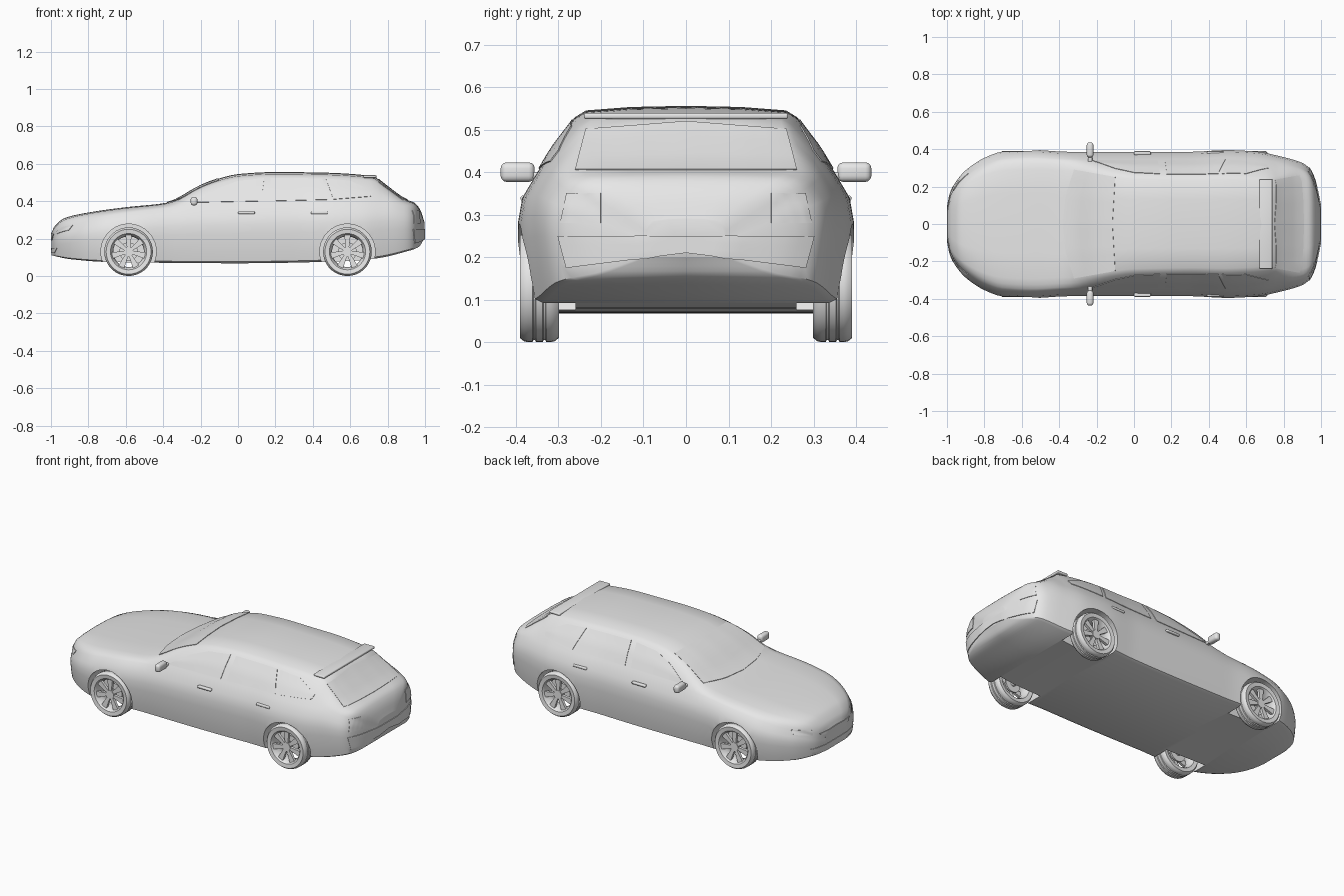
import bpy, bmesh, math
from mathutils import Vector, Matrix
from mathutils.bvhtree import BVHTree

default_cube = bpy.data.objects.get("Cube")
if default_cube:
    bpy.data.objects.remove(default_cube)

GREY = bpy.data.materials.new("plain grey")
GREY.use_nodes = True
GREY.diffuse_color = (.8, .8, .8, 1)
GREY.node_tree.nodes["Principled BSDF"].inputs["Base Color"].default_value = (.8, .8, .8, 1)


def finish(bm, name):
    """Turn a bmesh into a named grey object."""
    bmesh.ops.recalc_face_normals(bm, faces=bm.faces)
    mesh = bpy.data.meshes.new(name)
    bm.to_mesh(mesh)
    bm.free()
    mesh.materials.append(GREY)
    obj = bpy.data.objects.new(name, mesh)
    bpy.context.collection.objects.link(obj)
    return obj


def curve(*points):
    """Monotone smooth curve through (x, value) points."""
    xs, vs = zip(*points)
    slope = [(vs[i + 1] - vs[i]) / (xs[i + 1] - xs[i]) for i in range(len(xs) - 1)]
    tangent = [slope[0]]
    for a, b in zip(slope, slope[1:]):
        tangent.append(2 * a * b / (a + b) if a * b > 0 else 0)
    tangent.append(slope[-1])

    def value(x):
        i = max(k for k in range(len(slope)) if k == 0 or xs[k] <= x)
        h = xs[i + 1] - xs[i]
        t = (x - xs[i]) / h
        blend = t * t * (3 - 2 * t)
        return (vs[i] * (1 - blend) + vs[i + 1] * blend
                + h * t * (1 - t) * ((1 - t) * tangent[i] - t * tangent[i + 1]))
    return value


# Body lines along the length: plan width, roofline, sill, beltline, roof width ratio
width = curve((-1, .1), (-.985, .17), (-.95, .235), (-.9, .29), (-.8, .355), (-.7, .388),
              (-.55, .396), (-.35, .386), (.3, .386), (.5, .395), (.65, .388),
              (.8, .358), (.9, .328), (.94, .3), (.97, .235), (1, .1))
roofline = curve((-1, .235), (-.985, .265), (-.93, .31), (-.8, .34), (-.6, .368), (-.42, .386),
                 (-.37, .395), (-.2, .485), (-.1, .522), (0, .545), (.2, .556), (.45, .553),
                 (.72, .535), (.8, .48), (.9, .41), (.95, .39), (.98, .35), (1, .29))
sill = curve((-1, .11), (-.9, .09), (-.7, .075), (0, .068), (.6, .08), (.75, .095),
             (.9, .13), (.97, .155), (1, .2))
belt = curve((-1, .19), (-.97, .225), (-.9, .265), (-.7, .32), (-.4, .36), (-.2, .375),
             (.4, .39), (.8, .39), (.9, .37), (.96, .34), (1, .25))
roof_ratio = curve((-1, .82), (-.35, .82), (-.1, .72), (0, .69), (.4, .67), (.72, .66),
                   (.85, .8), (1, .85))


def section(x):
    """Half outline of the body, from floor centre to roof centre."""
    w, top, low, mid = width(x), roofline(x), sill(x), belt(x)
    edge = w * roof_ratio(x)
    drop = min(.4 * (top - mid), .027)
    side = mid - low
    pillar_y, pillar_z = (.9 * w + edge) / 2 + .006, (mid + top - drop) / 2
    return [(0, low), (.9 * w, low), (.95 * w, low + .03 * side), (.975 * w, low + .2 * side),
            (w, low + .5 * side), (w, low + .66 * side), (.975 * w, low + .84 * side),
            (.9 * w, mid), (pillar_y, pillar_z), (edge, top - drop),
            (edge * .9, top - drop * .4), (edge * .5, top - drop * .1), (0, top)]


def build_body():
    bm = bmesh.new()
    rings, count = [], 80
    for i in range(count + 1):
        x = -math.cos(math.pi * i / count)
        half = section(x)
        outline = half + [(-y, z) for y, z in reversed(half[1:-1])]
        rings.append([bm.verts.new((x * .996, y, z)) for y, z in outline])
    for a, b in zip(rings, rings[1:]):
        for k in range(len(a)):
            n = (k + 1) % len(a)
            bm.faces.new((a[k], a[n], b[n], b[k]))
    bm.faces.new(rings[0])
    bm.faces.new(rings[-1])
    bmesh.ops.recalc_face_normals(bm, faces=bm.faces)
    return finish(bm.copy(), "body_shell"), BVHTree.FromBMesh(bm)


body, surface = build_body()

AXLES = {"front": -.585, "rear": .585}
SIDES = {"left": 1, "right": -1}
WHEEL_Z = .13

# Wheel wells cut from the body
bm = bmesh.new()
for axle_x in AXLES.values():
    for s in SIDES.values():
        place = Matrix.Translation((axle_x, s * .37, WHEEL_Z)) @ Matrix.Rotation(math.pi / 2, 4, 'X')
        bmesh.ops.create_cone(bm, cap_ends=True, segments=40, radius1=.148, radius2=.148,
                              depth=.22, matrix=place)
cutter = finish(bm, "well_cutter")
cutter.hide_render = True
cut = body.modifiers.new("wells", 'BOOLEAN')
cut.operation, cut.object, cut.solver = 'DIFFERENCE', cutter, 'EXACT'
bpy.context.view_layer.update()
shell = bpy.data.meshes.new_from_object(body.evaluated_get(bpy.context.evaluated_depsgraph_get()))
body.modifiers.clear()
body.data = shell
bpy.data.objects.remove(cutter)


def along(points, t):
    f = t * (len(points) - 1)
    i = min(int(f), len(points) - 2)
    return Vector(points[i]).lerp(Vector(points[i + 1]), f - i)


def panel(name, lower, upper, axis, s=1, thick=.006, cols=18, rows=6):
    """Thin plate between two polylines, laid on the body along an axis."""
    bm = bmesh.new()
    grid = []
    for r in range(rows + 1):
        row = []
        for c in range(cols + 1):
            a, b = along(lower, c / cols).lerp(along(upper, c / cols), r / rows)
            start = Vector({'x': (2 * s, a, b), 'y': (a, 2 * s, b), 'z': (a, b, 2 * s)}[axis])
            aim = Vector([-s if axis == n else 0 for n in 'xyz'])
            hit, normal = surface.ray_cast(start, aim)[:2]
            if hit is None:
                hit, normal = surface.find_nearest(Vector([0 if axis == n else v
                                                           for n, v in zip('xyz', start)]))[:2]
            row.append((hit, normal))
        grid.append(row)
    for offset in (-thick / 2, thick / 2):
        verts = [[bm.verts.new(h + n * offset) for h, n in row] for row in grid]
        for r in range(rows):
            for c in range(cols):
                bm.faces.new((verts[r][c], verts[r][c + 1], verts[r + 1][c + 1], verts[r + 1][c]))
    # Close the rim between the two skins
    bm.verts.ensure_lookup_table()
    span, half = cols + 1, len(bm.verts) // 2
    rim = ([c for c in range(cols)] + [r * span + cols for r in range(rows)]
           + [rows * span + c for c in range(cols, 0, -1)] + [r * span for r in range(rows, 0, -1)])
    for i, j in zip(rim, rim[1:] + rim[:1]):
        bm.faces.new([bm.verts[k] for k in (i, j, j + half, i + half)])
    return finish(bm, name)


def box(name, centre, size, bevel):
    bm = bmesh.new()
    bmesh.ops.create_cube(bm, size=1, matrix=Matrix.Translation(centre) @ Matrix.Diagonal((*size, 1)))
    bmesh.ops.bevel(bm, geom=bm.edges[:], offset=bevel, segments=3, profile=.5, affect='EDGES')
    return finish(bm, name)


def wheel(name, x, s):
    bm = bmesh.new()
    # Grooved tyre and open rim barrel
    half = [(.082, 0), (.09, .034), (.097, .043), (.12, .046), (.128, .036),
            (.13, .026), (.13, .016), (.125, .014), (.125, .01), (.13, .008)]
    profile = half + [(r, -y) for r, y in reversed(half[1:])]
    turns = 36
    rings = []
    for i in range(turns):
        a = math.tau * i / turns
        rings.append([bm.verts.new((r * math.cos(a), y, r * math.sin(a))) for r, y in profile])
    for i, ring in enumerate(rings):
        nxt = rings[(i + 1) % turns]
        for k in range(len(ring)):
            n = (k + 1) % len(ring)
            bm.faces.new((ring[k], ring[n], nxt[n], nxt[k]))
    # Hub and brake disc
    for radius, depth, y in ((.026, .03, .02), (.05, .01, -.015), (.015, .06, -.04)):
        bmesh.ops.create_cone(bm, cap_ends=True, segments=24, radius1=radius, radius2=radius,
                              depth=depth, matrix=Matrix.Translation((0, s * y, 0))
                              @ Matrix.Rotation(math.pi / 2, 4, 'X'))
    # Seven flared spokes
    for i in range(7):
        spoke = bmesh.ops.create_cube(bm, size=1)["verts"]
        for v in spoke:
            outer = v.co.z > 0
            v.co = ((.034 if outer else .016) * v.co.x, s * (.026 if outer else .024) + .016 * v.co.y,
                    .09 if outer else .015)
        bmesh.ops.rotate(bm, verts=spoke, matrix=Matrix.Rotation(math.tau * i / 7, 3, 'Y'))
    bmesh.ops.translate(bm, verts=bm.verts, vec=(x, s * .345, WHEEL_Z))
    return finish(bm, name)


# Parts repeated on both sides
for side, s in SIDES.items():
    for axle, x in AXLES.items():
        wheel(f"{axle}_{side}_wheel", x, s)
    panel(f"front_{side}_window", [(-.22, .393), (.125, .4)],
          [(-.21, .405), (-.1, .47), (0, .507), (.14, .522)], 'y', s)
    panel(f"rear_{side}_window", [(.165, .4), (.49, .408)], [(.175, .523), (.45, .52)], 'y', s)
    panel(f"quarter_{side}_window", [(.51, .409), (.71, .425)],
          [(.47, .519), (.6, .508), (.72, .45)], 'y', s)
    for place, x in (("front", .045), ("rear", .435)):
        box(f"{place}_{side}_handle", (x, s * .379, .338), (.09, .02, .014), .005)
    box(f"{side}_mirror", (-.235, s * .396, .4), (.036, .08, .046), .014)
    box(f"{side}_mirror_arm", (-.235, s * .35, .392), (.024, .05, .016), .005)
    panel(f"{side}_headlight", [(s * .18, .225), (s * .27, .245)],
          [(s * .18, .255), (s * .27, .272)], 'x', -1)
    panel(f"{side}_tail_light", [(s * .2, .28), (s * .295, .28)],
          [(s * .2, .35), (s * .28, .35)], 'x')

# Glass and trim on the centre line
panel("windscreen", [(-.32, -.29), (-.365, -.15), (-.38, 0), (-.365, .15), (-.32, .29)],
      [(-.1, -.25), (-.115, 0), (-.1, .25)], 'z')
panel("rear_window", [(-.26, .405), (.26, .405)], [(-.235, .5), (0, .518), (.235, .5)], 'x')
panel("rear_bumper", [(-.28, .175), (0, .21), (.28, .175)], [(-.3, .25), (.3, .25)], 'x', thick=.009)
panel("grille", [(-.1, .19), (.1, .19)], [(-.14, .225), (0, .23), (.14, .225)], 'x', -1)
panel("lower_intake", [(-.17, .122), (.17, .122)], [(-.2, .15), (.2, .15)], 'x', -1)
box("roof_spoiler", (.705, 0, .532), (.07, .48, .014), .005)

# Smooth shading with crisp edges
bpy.ops.object.select_all(action='DESELECT')
for obj in bpy.context.scene.objects:
    if obj.type == 'MESH':
        obj.select_set(True)
        bpy.context.view_layer.objects.active = obj
bpy.ops.object.shade_smooth_by_angle(angle=math.radians(35))
